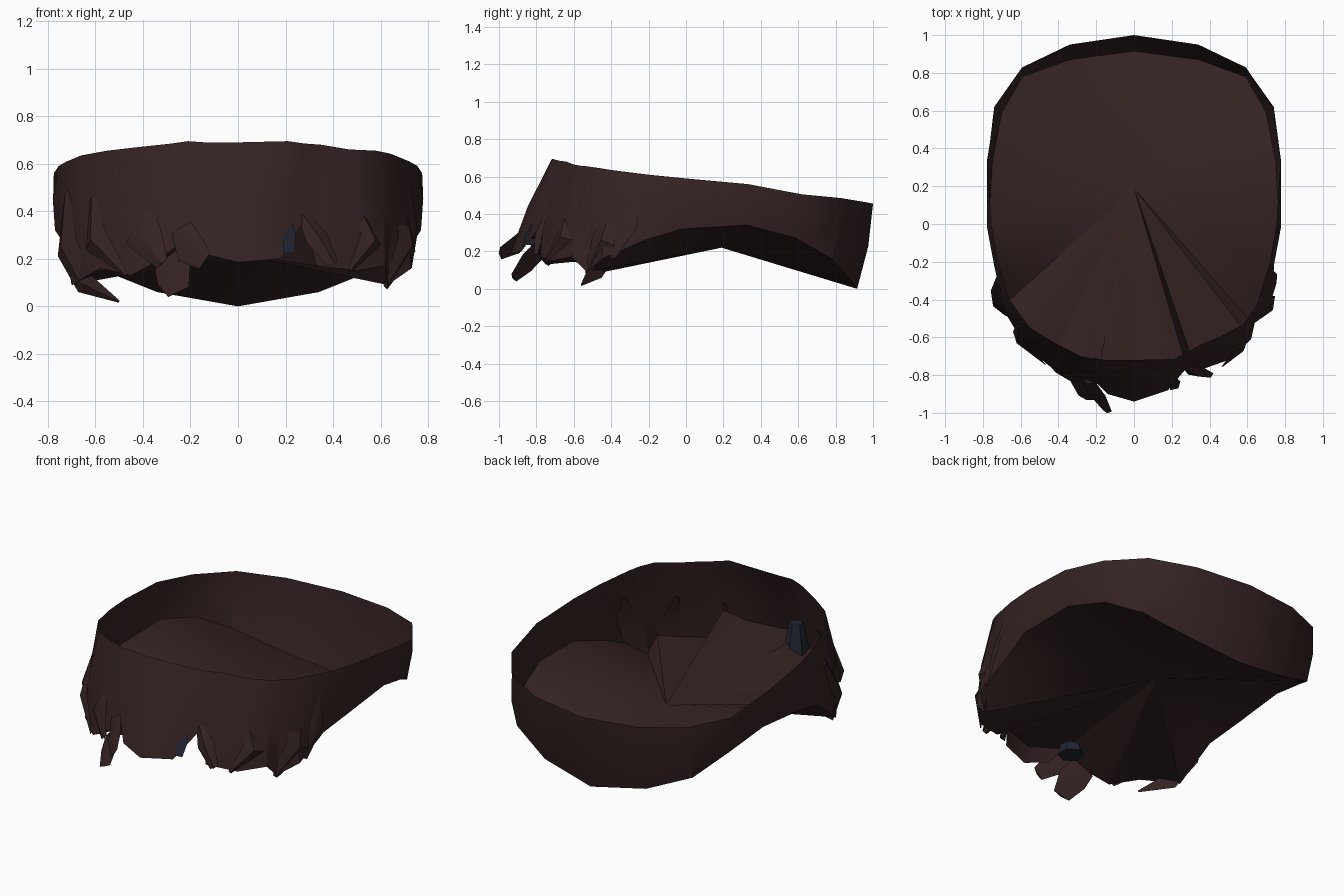
import bpy, math
from mathutils import Vector

if "Cube" in bpy.data.objects:
    bpy.data.objects.remove(bpy.data.objects["Cube"])


def make_material(name, colour):
    material = bpy.data.materials.new(name)
    material.diffuse_color = colour
    material.use_nodes = True
    shader = material.node_tree.nodes["Principled BSDF"]
    shader.inputs["Base Color"].default_value = colour
    shader.inputs["Roughness"].default_value = 0.9
    return material


brown = make_material("dark brown hair", (0.036, 0.0165, 0.0165, 1))
slate = make_material("slate blue", (0.0145, 0.018, 0.03, 1))


def build(name, verts, faces, material, smooth=True):
    mesh = bpy.data.meshes.new(name)
    mesh.from_pydata([tuple(v) for v in verts], [], faces)
    mesh.materials.append(material)
    mesh.update()
    part = bpy.data.objects.new(name, mesh)
    bpy.context.collection.objects.link(part)
    bpy.ops.object.select_all(action="DESELECT")
    part.select_set(True)
    bpy.context.view_layer.objects.active = part
    if smooth:
        bpy.ops.object.shade_smooth_by_angle(angle=math.radians(35))


# Left half of the back: upper rim point, lower rim point, from nape to temple
side = [
    ((0.34, 0.95, 0.465), (0.34, 0.87, 0.06)),
    ((0.59, 0.83, 0.485), (0.59, 0.78, 0.16)),
    ((0.74, 0.62, 0.505), (0.70, 0.59, 0.27)),
    ((0.775, 0.33, 0.56), (0.75, 0.33, 0.34)),
    ((0.755, 0, 0.59), (0.77, -0.02, 0.32)),
    ((0.72, -0.2, 0.61), (0.73, -0.22, 0.26)),
]
nape = ((0, 1, 0.455), (0, 0.915, 0))

# Fringe with its uneven lower edge, from left to right
fringe = [
    ((0.66, -0.4, 0.635), (0.73, -0.45, 0.16)),
    ((0.63, -0.46, 0.645), (0.63, -0.53, 0.09)),
    ((0.58, -0.53, 0.655), (0.62, -0.61, 0.17)),
    ((0.47, -0.59, 0.66), (0.5, -0.72, 0.15)),
    ((0.35, -0.64, 0.68), (0.33, -0.78, 0.17)),
    ((0.28, -0.68, 0.685), (0.28, -0.76, 0.36)),
    ((0.21, -0.715, 0.695), (0.18, -0.88, 0.2)),
    ((0, -0.72, 0.69), (0, -0.94, 0.185)),
    ((-0.14, -0.72, 0.69), (-0.14, -0.9, 0.22)),
    ((-0.21, -0.715, 0.695), (-0.2, -0.84, 0.3)),
    ((-0.28, -0.7, 0.685), (-0.34, -0.8, 0.19)),
    ((-0.42, -0.63, 0.67), (-0.45, -0.75, 0.13)),
    ((-0.55, -0.55, 0.655), (-0.58, -0.64, 0.16)),
    ((-0.66, -0.4, 0.635), (-0.7, -0.44, 0.09)),
]


def flip(point):
    return (-point[0], point[1], point[2])


mirrored = [(flip(top), flip(low)) for top, low in reversed(side)]
stations = [(Vector(top), Vector(low)) for top, low in [nape] + side + fringe + mirrored]
count = len(stations)

# Wall: upper rim, bulging middle row, lower rim
wall_verts = []
for top, low in stations:
    middle = (top + low) / 2
    outward = Vector((middle.x, middle.y, 0)).normalized()
    wall_verts += [top, middle + outward * 0.017, low]
wall_faces = []
for i in range(count):
    a, b = 3 * i, 3 * ((i + 1) % count)
    for row in range(2):
        wall_faces.append((a + row, a + row + 1, b + row + 1, b + row))
build("hair_wall", wall_verts, wall_faces, brown)

# Floor: fan to one inner point, meeting the wall higher behind the middle fringe
floor_verts = []
for top, low in stations:
    middle_fringe = low.y < -0.85
    floor_verts.append(low.lerp(top, 0.17) if middle_fringe else low)
floor_verts.append((0, 0.19, 0.22))
floor_faces = [(i, (i + 1) % count, count) for i in range(count)]
build("hair_floor", floor_verts, floor_faces, brown)


def lock(name, path, widths, depth=0.03):
    """Tapered strand with a raised outer ridge, lying on the wall."""
    path = [Vector(p) for p in path]
    verts = []
    for i, (point, width) in enumerate(zip(path, widths)):
        along = path[min(i + 1, len(path) - 1)] - path[max(i - 1, 0)]
        outward = Vector((point.x, point.y, 0)).normalized()
        across = along.cross(outward).normalized() * width / 2
        ridge = outward * depth * width / max(widths)
        verts += [point - across, point + ridge, point + across, point - ridge * 0.2]
    faces = [(0, 1, 2, 3)]
    last = 4 * (len(path) - 1)
    for base in range(0, last, 4):
        for k in range(4):
            n = (k + 1) % 4
            faces.append((base + k, base + n, base + n + 4, base + k + 4))
    faces.append((last + 3, last + 2, last + 1, last))
    build(name, verts, faces, brown)


# Loose locks around the fringe
lock("right_temple_lock",
     [(-0.72, -0.3, 0.48), (-0.72, -0.42, 0.25), (-0.65, -0.48, 0.1), (-0.5, -0.56, 0.02)],
     [0.05, 0.17, 0.11, 0.01])
lock("right_cheek_lock",
     [(-0.61, -0.54, 0.46), (-0.6, -0.61, 0.28), (-0.47, -0.74, 0.13)],
     [0.04, 0.14, 0.02])
lock("right_brow_lock",
     [(-0.39, -0.71, 0.43), (-0.4, -0.76, 0.3), (-0.32, -0.83, 0.18)],
     [0.04, 0.18, 0.06])
lock("right_fringe_lock",
     [(-0.3, -0.79, 0.2), (-0.27, -0.85, 0.14), (-0.25, -0.92, 0.06)],
     [0.14, 0.17, 0.1], 0.02)
lock("right_curl_lock",
     [(-0.24, -0.83, 0.33), (-0.2, -0.9, 0.24), (-0.14, -0.99, 0.19)],
     [0.1, 0.14, 0.08], 0.02)
lock("left_brow_lock",
     [(0.26, -0.75, 0.4), (0.33, -0.78, 0.29), (0.4, -0.8, 0.18)],
     [0.03, 0.1, 0.05])
lock("left_cheek_lock",
     [(0.5, -0.63, 0.43), (0.56, -0.65, 0.28), (0.47, -0.75, 0.15)],
     [0.03, 0.12, 0.02])
lock("left_temple_lock",
     [(0.69, -0.39, 0.46), (0.71, -0.44, 0.26), (0.62, -0.53, 0.08)],
     [0.03, 0.15, 0.03])
lock("left_side_lock",
     [(0.725, -0.25, 0.5), (0.74, -0.31, 0.34), (0.72, -0.4, 0.17)],
     [0.03, 0.1, 0.05], 0.015)

# Slate pieces: a plate in the left gap, a six-sided bead behind the right gap
build("left_plate",
      [(0.19, -0.88, 0.225), (0.235, -0.87, 0.225), (0.245, -0.835, 0.3),
       (0.23, -0.82, 0.35), (0.19, -0.86, 0.29)],
      [(0, 1, 2, 3, 4)], slate, smooth=False)
bpy.ops.mesh.primitive_cone_add(vertices=6, radius1=0.075, radius2=0.04, depth=0.17,
                                location=(-0.2, -0.775, 0.32))
bead = bpy.context.object
bead.name = "right_bead"
bead.data.materials.append(slate)
